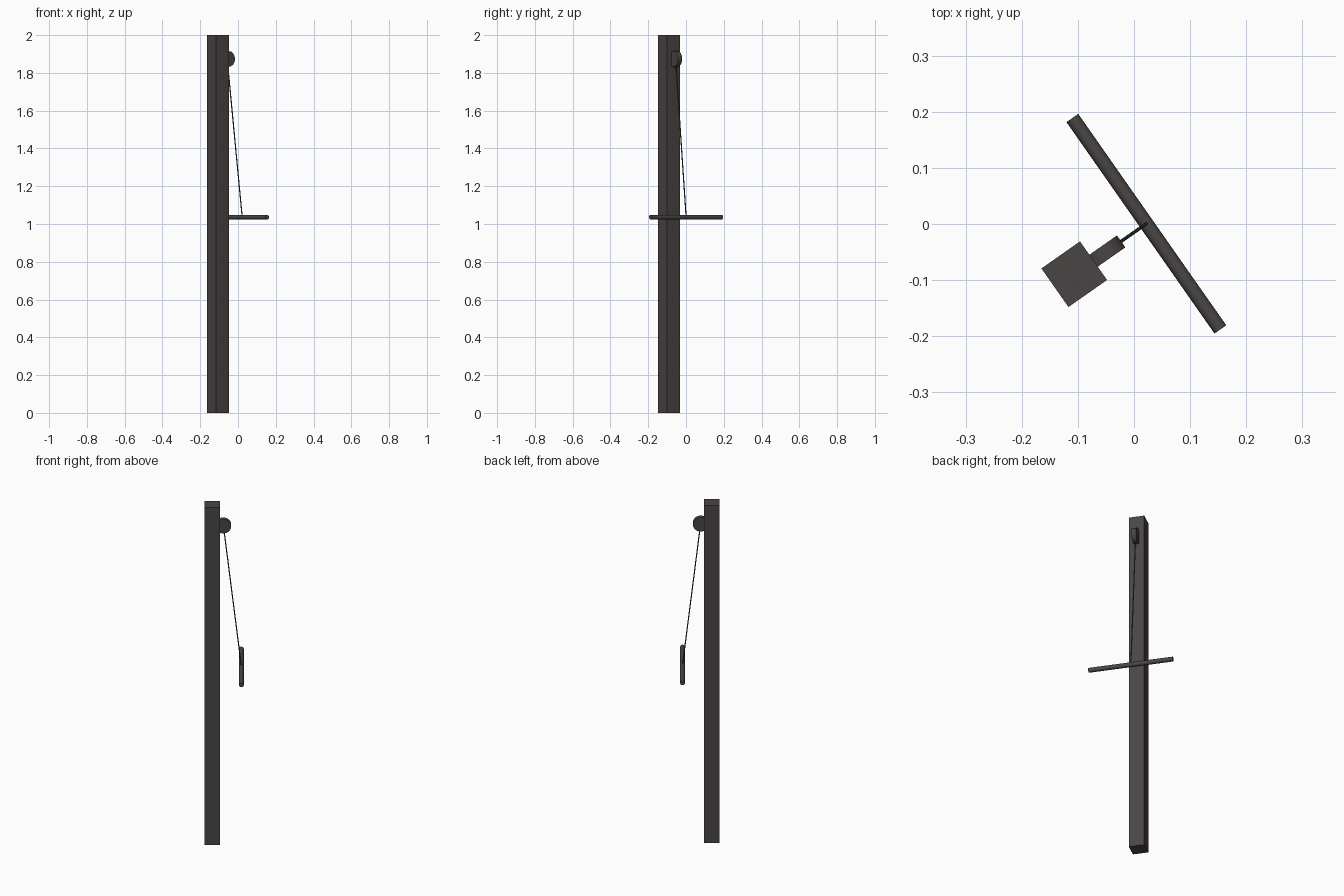
import bpy
import math
from mathutils import Vector

cube = bpy.data.objects.get("Cube")
if cube:
    bpy.data.objects.remove(cube, do_unlink=True)

ANGLE = math.radians(35)
OUT = Vector((math.cos(ANGLE), math.sin(ANGLE), 0))      # direction the pulley faces
SIDE = Vector((-math.sin(ANGLE), math.cos(ANGLE), 0))    # direction of the bar
POST = Vector((-0.1065, -0.0895, 0))
POST_WIDTH = 0.084

# One dark metal for every part
steel = bpy.data.materials.new("dark warm steel")
steel.use_nodes = True
STEEL_COLOR = (0.068, 0.060, 0.059, 1)
steel.diffuse_color = STEEL_COLOR
steel.node_tree.nodes["Principled BSDF"].inputs["Base Color"].default_value = STEEL_COLOR


def rod(name, start, end, radius, sides):
    """Cylinder running from start to end."""
    axis = end - start
    bpy.ops.mesh.primitive_cylinder_add(
        vertices=sides, radius=radius, depth=axis.length, location=(start + end) / 2,
        rotation=axis.to_track_quat('Z', 'Y').to_euler())
    obj = bpy.context.object
    obj.name = name
    obj.data.materials.append(steel)
    bpy.ops.object.shade_smooth_by_angle(angle=math.radians(35))


# Square upright post
bpy.ops.mesh.primitive_cube_add(size=1, location=POST + Vector((0, 0, 1)),
                                rotation=(0, 0, ANGLE))
post = bpy.context.object
post.name = "post"
post.scale = (POST_WIDTH, POST_WIDTH, 2)
post.data.materials.append(steel)

# Pulley wheel half sunk in the post face
hub = POST + OUT * 0.060 + Vector((0, 0, 1.874))
rod("pulley", hub - SIDE * 0.013, hub + SIDE * 0.013, 0.042, 16)

# Pull bar hanging from the cable
bar = Vector((0.022, 0.0005, 1.036))
rod("pull_bar", bar - SIDE * 0.23, bar + SIDE * 0.23, 0.0128, 24)

# Cable from the pulley to the bar
rod("cable", hub, bar + Vector((0, 0, 0.003)), 0.003, 12)
